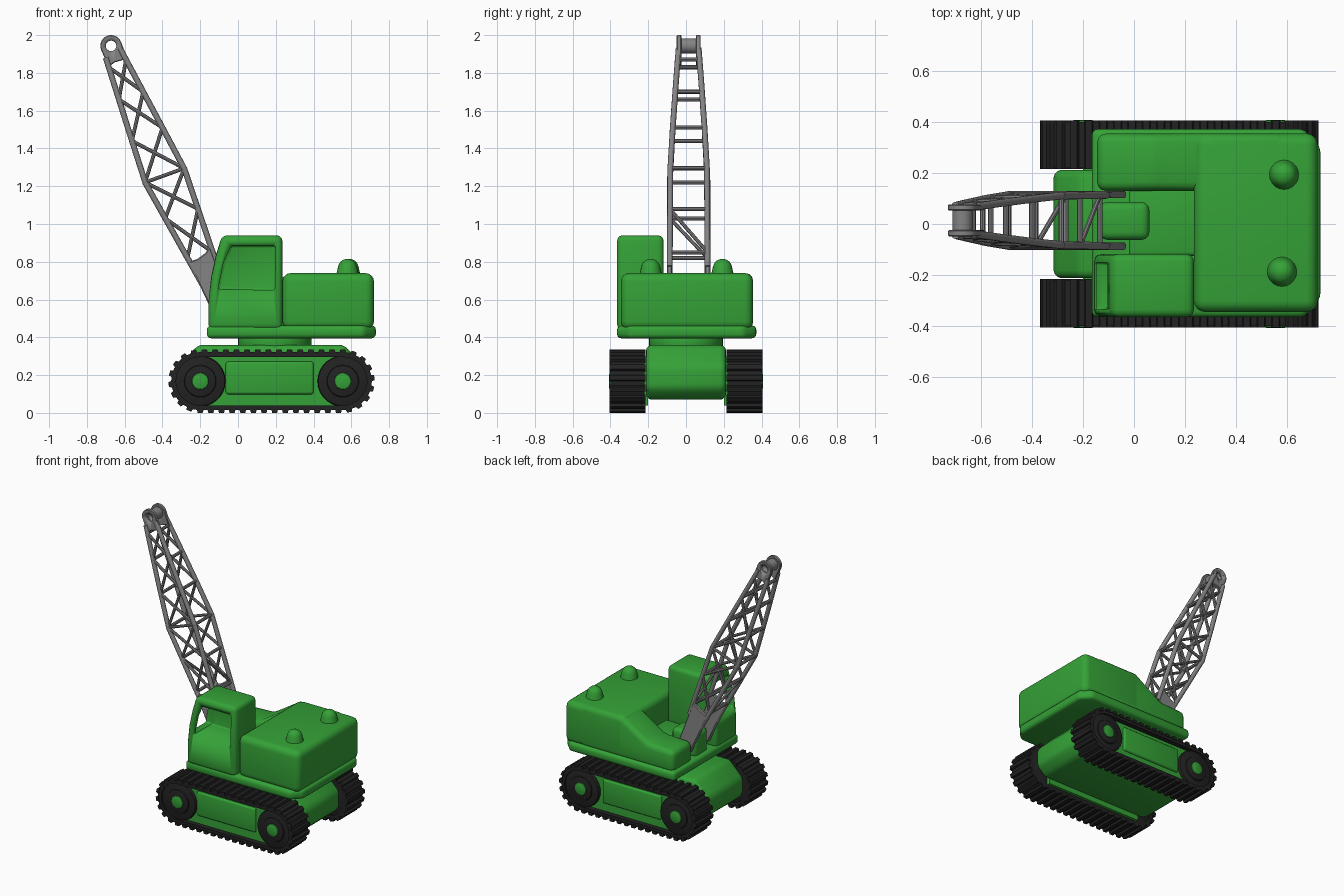
import bpy, bmesh, math
from mathutils import Vector

if "Cube" in bpy.data.objects:
    bpy.data.objects.remove(bpy.data.objects["Cube"])


def material(name, rgb):
    m = bpy.data.materials.new(name)
    m.diffuse_color = (*rgb, 1)
    m.use_nodes = True
    m.node_tree.nodes["Principled BSDF"].inputs["Base Color"].default_value = m.diffuse_color
    return m


GREEN = material("green_paint", (0.035, 0.36, 0.038))
GREY = material("grey_steel", (0.23, 0.23, 0.23))
BLACK = material("black_rubber", (0.016, 0.016, 0.016))


def finish(name, bm, mat, angle=40):
    bmesh.ops.recalc_face_normals(bm, faces=bm.faces)
    me = bpy.data.meshes.new(name)
    bm.to_mesh(me)
    bm.free()
    me.materials.append(mat)
    ob = bpy.data.objects.new(name, me)
    bpy.context.collection.objects.link(ob)
    bpy.ops.object.select_all(action='DESELECT')
    ob.select_set(True)
    bpy.context.view_layer.objects.active = ob
    bpy.ops.object.shade_smooth_by_angle(angle=math.radians(angle))
    return ob


def add_prism(bm, pts, a, b, axis='y'):
    """Extrude a profile (x,z) along y, or (x,y) along z."""
    def place(p, h):
        return (p[0], h, p[1]) if axis == 'y' else (p[0], p[1], h)
    lo = [bm.verts.new(place(p, a)) for p in pts]
    hi = [bm.verts.new(place(p, b)) for p in pts]
    bm.faces.new(lo)
    bm.faces.new(hi)
    for i in range(len(pts)):
        j = (i + 1) % len(pts)
        bm.faces.new((lo[i], lo[j], hi[j], hi[i]))


def prism(name, pts, a, b, mat=GREEN, axis='y', bevel=0.0, seg=3):
    bm = bmesh.new()
    add_prism(bm, pts, a, b, axis)
    bmesh.ops.recalc_face_normals(bm, faces=bm.faces)
    if bevel:
        edges = [e for e in bm.edges if e.calc_face_angle() > math.radians(24)]
        bmesh.ops.bevel(bm, geom=edges, offset=bevel, segments=seg,
                        profile=0.5, affect='EDGES', clamp_overlap=True)
    return finish(name, bm, mat)


def rect(x0, x1, z0, z1):
    return [(x0, z0), (x1, z0), (x1, z1), (x0, z1)]


def arc(cx, cz, r, a0, a1, n):
    return [(cx + r * math.cos(math.radians(a0 + (a1 - a0) * i / n)),
             cz + r * math.sin(math.radians(a0 + (a1 - a0) * i / n))) for i in range(n + 1)]


def disc(cx, cz, r, n=28):
    return arc(cx, cz, r, 0, 360, n)[:-1]


def stadium(r, n=14):
    return arc(XR, ZW, r, -90, 90, n) + arc(XF, ZW, r, 90, 270, n)


def cut(ob, cutters):
    for c in cutters:
        m = ob.modifiers.new("cut", 'BOOLEAN')
        m.operation, m.solver, m.object = 'DIFFERENCE', 'EXACT', c
    dg = bpy.context.evaluated_depsgraph_get()
    me = bpy.data.meshes.new_from_object(ob.evaluated_get(dg))
    ob.modifiers.clear()
    ob.data = me
    for c in cutters:
        bpy.data.objects.remove(c)


def revolve(name, x, y, prof, mat, n=20):
    """Spin a (radius, z) profile about a vertical axis."""
    bm = bmesh.new()
    rings = [[bm.verts.new((x + r * math.cos(2 * math.pi * k / n),
                            y + r * math.sin(2 * math.pi * k / n), z))
              for k in range(n)] for r, z in prof]
    for a, b in zip(rings, rings[1:]):
        for k in range(n):
            bm.faces.new((a[k], a[(k + 1) % n], b[(k + 1) % n], b[k]))
    bm.faces.new(rings[0])
    bm.faces.new(rings[-1])
    return finish(name, bm, mat)


# --- Crawler tracks, wheels and side frames ---
XF, XR, ZW = -0.2, 0.555, 0.168
for side, s in (("right", -1), ("left", 1)):
    bm = bmesh.new()
    outer, inner = stadium(0.154), stadium(0.128)
    loops = [[bm.verts.new((p[0], s * y, p[1])) for p in pts]
             for pts, y in ((outer, 0.22), (outer, 0.4), (inner, 0.4), (inner, 0.22))]
    for a, b in zip(loops, loops[1:] + loops[:1]):
        for i in range(len(a)):
            j = (i + 1) % len(a)
            bm.faces.new((a[i], a[j], b[j], b[i]))
    # tread lugs spaced evenly round the belt
    r, straight, count = 0.154, XR - XF, 44
    total = 2 * straight + 2 * math.pi * r
    for i in range(count):
        d = total * i / count
        if d < straight:
            c, a = (XF + d, ZW - r), -math.pi / 2
        elif d < straight + math.pi * r:
            a = (d - straight) / r - math.pi / 2
            c = (XR + r * math.cos(a), ZW + r * math.sin(a))
        elif d < 2 * straight + math.pi * r:
            c, a = (XR - (d - straight - math.pi * r), ZW + r), math.pi / 2
        else:
            a = math.pi / 2 + (d - 2 * straight - math.pi * r) / r
            c = (XF + r * math.cos(a), ZW + r * math.sin(a))
        n, t = Vector((math.cos(a), math.sin(a))), Vector((-math.sin(a), math.cos(a)))
        c = Vector(c)
        pts = [c - n * .008 - t * .019, c - n * .008 + t * .019, c + n * .014 + t * .013, c + n * .014 - t * .013]
        add_prism(bm, pts, s * 0.215, s * 0.405)
    finish(side + "_track", bm, BLACK, 30)
    for end, x in (("front", XF), ("rear", XR)):
        tag = f"{side}_{end}"
        prism(tag + "_wheel", disc(x, ZW, 0.134), s * 0.225, s * 0.39, BLACK, bevel=0.012, seg=2)
        prism(tag + "_wheel_ring", disc(x, ZW, 0.085), s * 0.3, s * 0.4, BLACK, bevel=0.01, seg=2)
        prism(tag + "_hub", disc(x, ZW, 0.046, 20), s * 0.3, s * 0.408, GREEN, bevel=0.012, seg=2)
    prism(side + "_side_frame", rect(-0.2, 0.555, 0.04, 0.298), s * 0.2, s * 0.365)
    prism(side + "_side_panel", rect(-0.065, 0.4, 0.098, 0.272), s * 0.34, s * 0.38, bevel=0.014)

# --- Undercarriage and turntable ---
prism("undercarriage", [(-0.24, 0.07), (0.6, 0.07), (0.665, 0.13), (0.665, 0.25), (0.56, 0.36),
                        (-0.21, 0.36), (-0.315, 0.25), (-0.315, 0.13)], -0.212, 0.212, bevel=0.03)
prism("turntable", disc(0.195, 0.0, 0.195, 36), 0.34, 0.41, axis='z', bevel=0.01, seg=2)

# --- Upper platform with chamfered rear corners ---
prism("platform", [(-0.165, -0.365), (0.665, -0.365), (0.73, -0.295), (0.73, 0.305), (0.665, 0.372),
                   (-0.165, 0.372)], 0.395, 0.462, axis='z', bevel=0.022)

# --- Engine housing, sloping side hood and boom well ---
prism("engine_housing", rect(0.235, 0.72, 0.44, 0.74), -0.345, 0.355, bevel=0.045, seg=4)
prism("side_hood", [(-0.145, 0.44), (0.6, 0.44), (0.6, 0.739), (0.27, 0.739), (0.06, 0.605), (-0.145, 0.595)],
      0.13, 0.354, bevel=0.035)
prism("well_floor", rect(-0.02, 0.26, 0.44, 0.55), -0.125, 0.14, bevel=0.015)
prism("boom_mount", rect(-0.135, 0.06, 0.44, 0.62), -0.062, 0.086, bevel=0.03)
dome = [(0.06, 0.73), (0.05, 0.775)] + [(0.048 * math.cos(t * math.pi / 10), 0.775 + 0.04 * math.sin(t * math.pi / 10))
                                        for t in range(1, 5)] + [(0.004, 0.815)]
for name, x, y in (("left_vent", 0.588, 0.193), ("right_vent", 0.58, -0.187)):
    revolve(name, x, y, dome, GREEN)

# --- Operator cab, hollowed through the side and front windows ---
cab = prism("cab", [(-0.157, 0.44), (0.235, 0.44), (0.235, 0.94), (-0.085, 0.94), (-0.118, 0.83),
                    (-0.142, 0.72), (-0.155, 0.6)], -0.365, -0.118, bevel=0.03)
side_window = prism("side_window_cutter", [(-0.105, 0.655), (0.195, 0.65), (0.2, 0.885), (-0.035, 0.885),
                                           (-0.075, 0.8)], -0.5, -0.148, bevel=0.012)
front_window = prism("front_window_cutter", rect(-0.3, 0.05, 0.66, 0.88), -0.335, -0.15, bevel=0.012)
for c in (side_window, front_window):
    c.hide_render = True
cut(cab, [side_window, front_window])

# --- Lattice boom ---
YB = 0.014
UP = [(-0.7, 1.88), (-0.492, 1.22), (-0.155, 0.62)]     # forward chord
LOW = [(-0.625, 1.93), (-0.285, 1.295), (-0.11, 0.78)]  # rear chord
UP_Z = [1.83, 1.66, 1.44, 1.22, 1.03, 0.82]
LOW_Z = [1.87, 1.70, 1.51, 1.295, 1.08, 0.85]


def half_width(z):
    t = max(0.0, min(1.0, (z - 1.22) / 0.75))
    return 0.1 - 0.05 * t ** 1.2


def on_chord(chord, z, s):
    a, b = chord[:2] if z >= chord[1][1] else chord[1:]
    x = a[0] + (b[0] - a[0]) * (z - a[1]) / (b[1] - a[1])
    return Vector((x, YB + s * half_width(z), z))


def add_tube(bm, a, b, r, n=8):
    d = b - a
    u = d.orthogonal().normalized()
    v = d.normalized().cross(u)
    ring = [[bm.verts.new(p + (u * math.cos(2 * math.pi * k / n) + v * math.sin(2 * math.pi * k / n)) * r)
             for k in range(n)] for p in (a, b)]
    for k in range(n):
        bm.faces.new((ring[0][k], ring[0][(k + 1) % n], ring[1][(k + 1) % n], ring[1][k]))
    bm.faces.new(ring[0])
    bm.faces.new(ring[1])


chords, braces = bmesh.new(), bmesh.new()
for s in (-1, 1):
    for chord in (UP, LOW):
        zs = [chord[0][1], 1.75, 1.5, chord[1][1], chord[2][1]]
        for z0, z1 in zip(zs, zs[1:]):
            add_tube(chords, on_chord(chord, z0, s), on_chord(chord, z1 - 0.004, s), 0.0155, 10)
    # crossed braces on each side face
    for i in range(5):
        add_tube(braces, on_chord(UP, UP_Z[i], s), on_chord(LOW, LOW_Z[i + 1], s), 0.01)
        add_tube(braces, on_chord(LOW, LOW_Z[i], s), on_chord(UP, UP_Z[i + 1], s), 0.01)
    add_tube(braces, on_chord(UP, 1.22, s), on_chord(LOW, 1.295, s), 0.01)
# rungs joining the two sides, and diagonals in the lowest bay
for chord, zs in ((UP, UP_Z), (LOW, LOW_Z)):
    for z in zs:
        add_tube(braces, on_chord(chord, z, -1), on_chord(chord, z, 1), 0.011)
    add_tube(braces, on_chord(chord, zs[4], -1), on_chord(chord, zs[5], 1), 0.01)
finish("boom_chords", chords, GREY)
finish("boom_braces", braces, GREY)

# --- Boom head, sheave and foot plates ---
HX, HZ = -0.672, 1.943
head = arc(HX, HZ, 0.057, 18, 205, 14) + [(-0.685, 1.83), (-0.655, 1.855), (-0.585, 1.875)]
parts = [prism("boom_sheave", disc(HX, HZ, 0.04, 20), YB - 0.045, YB + 0.045, GREY)]
for tag, s in (("right", -1), ("left", 1)):
    parts.append(prism(tag + "_boom_head", head, YB + s * 0.038, YB + s * 0.063, GREY, bevel=0.004, seg=1))
    prism(tag + "_boom_foot", [(-0.262, 0.8), (-0.215, 0.815), (-0.175, 0.845), (-0.147, 0.878), (-0.115, 0.79),
                               (-0.03, 0.57), (-0.06, 0.5), (-0.12, 0.5)],
          YB + s * 0.087, YB + s * 0.115, GREY, bevel=0.006, seg=1)
for p in parts:
    hole = prism("pin_hole_cutter", disc(HX, HZ, 0.028, 16), -0.3, 0.3, GREY)
    hole.hide_render = True
    cut(p, [hole])
